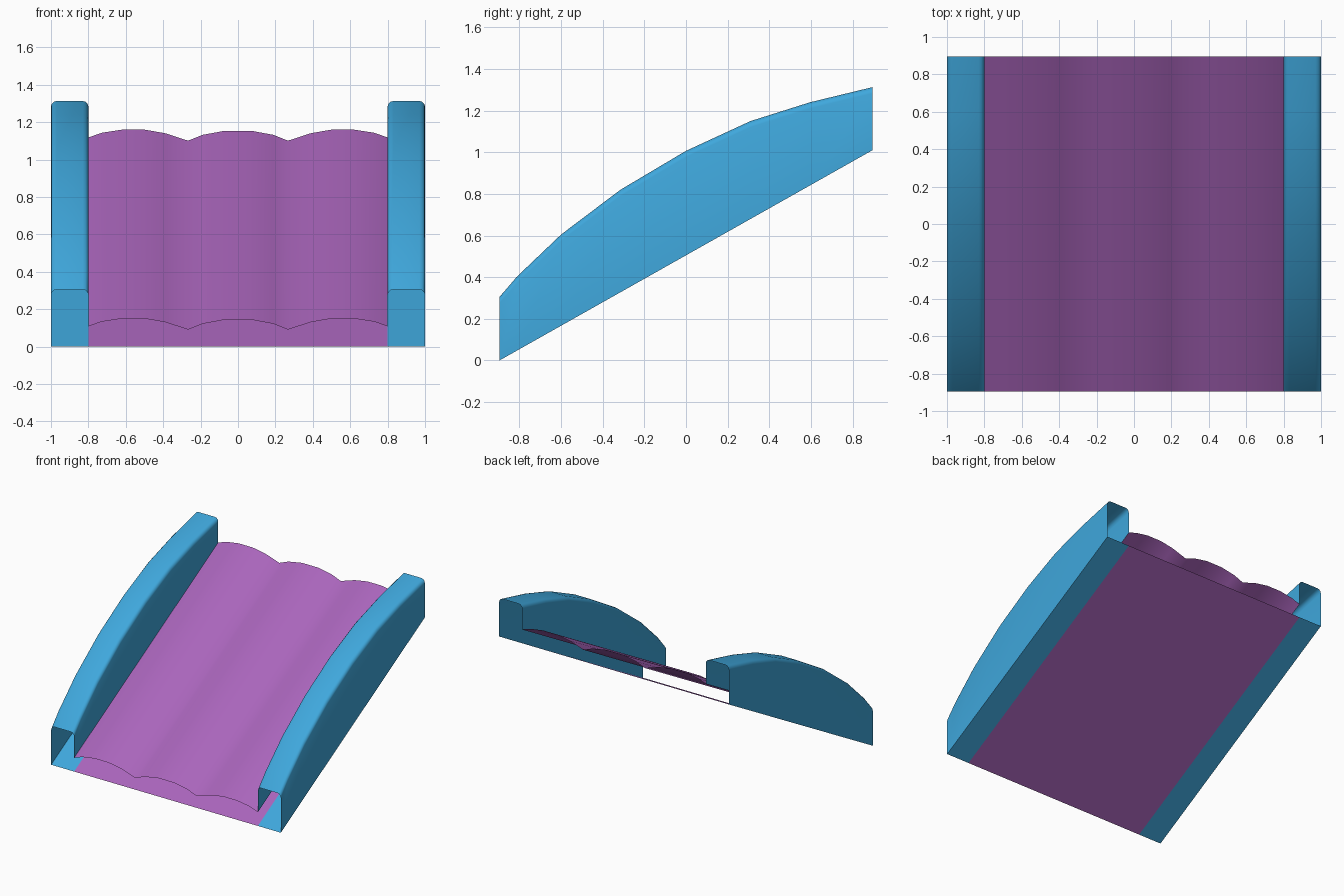
import bpy, bmesh, math

if "Cube" in bpy.data.objects:
    bpy.data.objects.remove(bpy.data.objects["Cube"])

L = 0.896            # half length
SLOPE = 1.01 / (2 * L)


def material(name, col):
    m = bpy.data.materials.new(name)
    m.diffuse_color = (*col, 1)
    m.use_nodes = True
    m.node_tree.nodes["Principled BSDF"].inputs["Base Color"].default_value = m.diffuse_color
    return m


blue = material("blue", (0.05, 0.39, 0.72))
purple = material("purple", (0.40, 0.13, 0.50))


def base(y):
    return (y + L) * SLOPE


def sweep(name, sections, mat, angle):
    """Skin open cross-sections, each given as (y, [(x, z), ...])."""
    bm = bmesh.new()
    rows = [[bm.verts.new((x, y, z)) for x, z in pts] for y, pts in sections]
    for a, b in zip(rows, rows[1:]):
        for i in range(len(a) - 1):
            bm.faces.new((a[i], b[i], b[i + 1], a[i + 1]))
    me = bpy.data.meshes.new(name)
    bm.to_mesh(me)
    bm.free()
    me.materials.append(mat)
    ob = bpy.data.objects.new(name, me)
    bpy.context.collection.objects.link(ob)
    bpy.ops.object.select_all(action='DESELECT')
    ob.select_set(True)
    bpy.context.view_layer.objects.active = ob
    bpy.ops.object.shade_smooth_by_angle(angle=math.radians(angle))


# Side rails: hollow, open at both ends, arched along the slope
ARCH = [(-L, 0.305), (-0.81, 0.405), (-0.6, 0.605), (-0.315, 0.82), (0, 1.007),
        (0.31, 1.15), (0.595, 1.24), (L, 1.313)]
R = 0.03


def rail_section(y, top, side):
    b = base(y)
    pts = [(0.8, b), (1.0, b)]
    for cx, start in ((1.0 - R, 0), (0.8 + R, 90)):
        for k in range(4):
            t = math.radians(start + 30 * k)
            pts.append((cx + R * math.cos(t), top - R + R * math.sin(t)))
    pts.append((0.8, b + 0.108))
    return pts if side > 0 else [(-x, z) for x, z in reversed(pts)]


for side, name in ((1, "right_rail"), (-1, "left_rail")):
    sweep(name, [(y, rail_section(y, z, side)) for y, z in ARCH], blue, 40)

# Wavy sliding deck: three shallow humps
HALF = [(0.8, 0.108), (0.73, 0.133), (0.62, 0.15), (0.5, 0.15), (0.39, 0.131),
        (0.267, 0.091), (0.19, 0.122), (0.07, 0.144)]
WAVE = HALF + [(-x, z) for x, z in reversed(HALF)]
sweep("wavy_deck", [(y, [(x, z + base(y)) for x, z in WAVE]) for y in (-L, L)],
      purple, 60)

# Flat underside
sweep("underside", [(y, [(-0.8, base(y)), (0.8, base(y))]) for y in (-L, L)],
      purple, 30)
